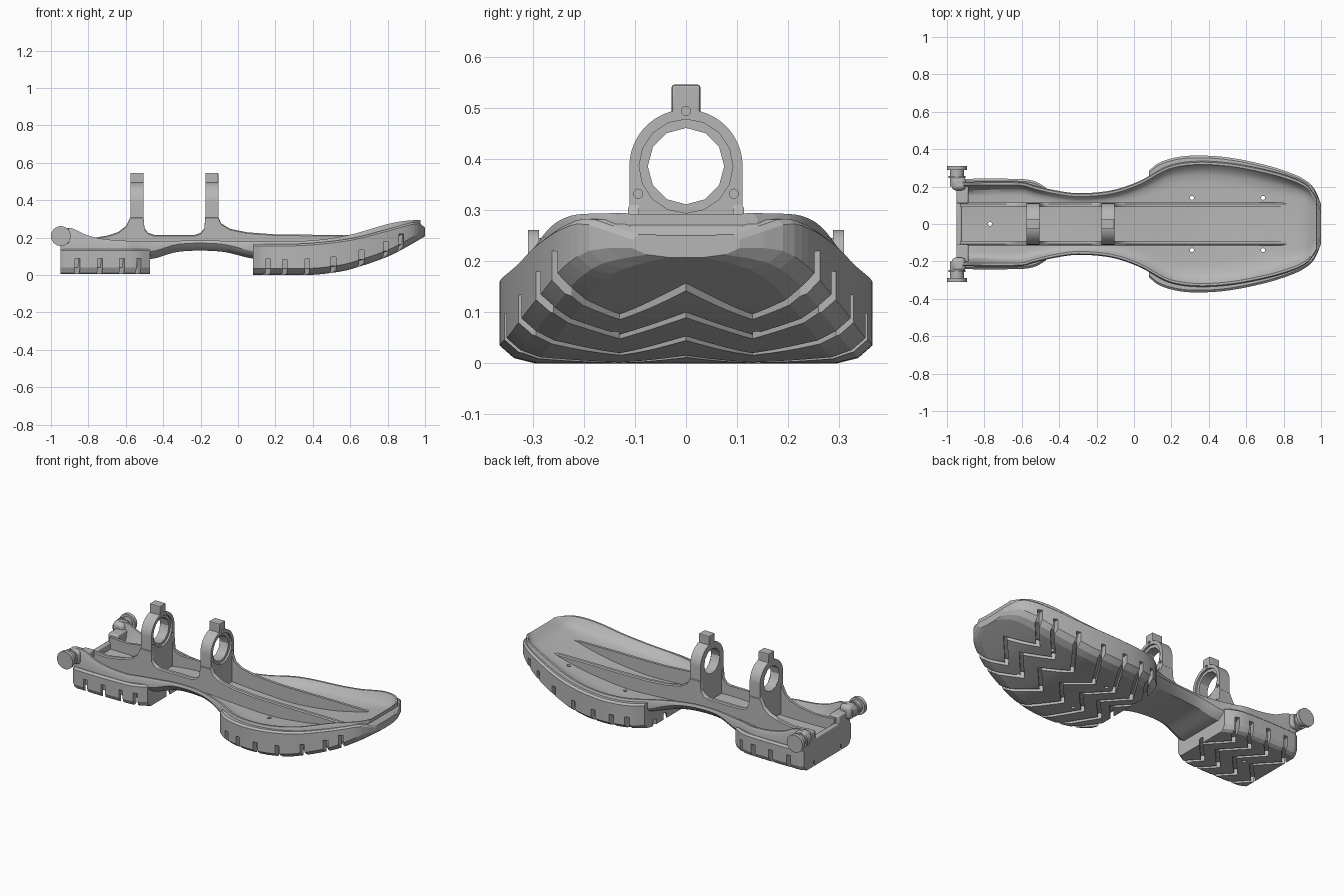
import bpy, bmesh, math

if "Cube" in bpy.data.objects:
    bpy.data.objects.remove(bpy.data.objects["Cube"])

grey = bpy.data.materials.new("plain grey")
grey.use_nodes = True
grey.diffuse_color = (0.47, 0.47, 0.47, 1)
grey.node_tree.nodes["Principled BSDF"].inputs["Base Color"].default_value = grey.diffuse_color


def smooth_curve(*pts):
    """Smooth function through a few (x, value) points."""
    n = len(pts)
    slope = []
    for i in range(n):
        a, b = pts[max(i - 1, 0)], pts[min(i + 1, n - 1)]
        slope.append((b[1] - a[1]) / (b[0] - a[0]))

    def f(x):
        x = min(max(x, pts[0][0]), pts[-1][0])
        i = max(k for k in range(n - 1) if pts[k][0] <= x)
        (x0, y0), (x1, y1) = pts[i], pts[i + 1]
        h = x1 - x0
        t = (x - x0) / h
        return (y0 * (2 * t**3 - 3 * t * t + 1) + y1 * (3 * t * t - 2 * t**3)
                + h * (slope[i] * (t**3 - 2 * t * t + t) + slope[i + 1] * (t**3 - t * t)))
    return f


def activate(ob):
    bpy.ops.object.select_all(action='DESELECT')
    ob.select_set(True)
    bpy.context.view_layer.objects.active = ob


def shade(ob, angle=30):
    activate(ob)
    bpy.ops.object.shade_smooth_by_angle(angle=math.radians(angle))


def finish(name, bm, angle=30):
    bmesh.ops.recalc_face_normals(bm, faces=bm.faces)
    me = bpy.data.meshes.new(name)
    bm.to_mesh(me)
    bm.free()
    me.materials.append(grey)
    ob = bpy.data.objects.new(name, me)
    bpy.context.collection.objects.link(ob)
    shade(ob, angle)
    return ob


def add_loft(bm, rings):
    loops = [[bm.verts.new(p) for p in ring] for ring in rings]
    for a, b in zip(loops, loops[1:]):
        for i in range(len(a)):
            j = (i + 1) % len(a)
            bm.faces.new((a[i], a[j], b[j], b[i]))
    bm.faces.new(loops[0])
    bm.faces.new(loops[-1])


def loft(name, rings, angle=30):
    bm = bmesh.new()
    add_loft(bm, rings)
    return finish(name, bm, angle)


def mirrored(x, half):
    """Closed section from a half outline that starts and ends on the middle."""
    return [(x, y, z) for y, z in half] + [(x, -y, z) for y, z in half[-2:0:-1]]


def steps(a, b, n):
    return [a + (b - a) * i / n for i in range(n + 1)]


def box(name, x, y, z, bevel=0.008):
    ob = loft(name, [[(px, y[0], z[0]), (px, y[1], z[0]), (px, y[1], z[1]), (px, y[0], z[1])] for px in x])
    mod = ob.modifiers.new("rounded", 'BEVEL')
    mod.width, mod.segments = bevel, 2
    bpy.ops.object.modifier_apply(modifier=mod.name)
    return ob


def add_rod(bm, start, axis, r, length, sides=24):
    u, v = [(1, 2), (0, 2), (0, 1)][axis]
    rings = []
    for d in (0, length):
        ring = []
        for i in range(sides):
            p = list(start)
            p[axis] += d
            p[u] += r * math.cos(math.tau * i / sides)
            p[v] += r * math.sin(math.tau * i / sides)
            ring.append(p)
        rings.append(ring)
    add_loft(bm, rings)


def cut(bm, *targets, angle=30):
    """Cut the shape held in bm out of the targets."""
    cutter = finish("cutter", bm)
    for ob in targets:
        activate(ob)
        mod = ob.modifiers.new("cut", 'BOOLEAN')
        mod.operation, mod.solver, mod.object = 'DIFFERENCE', 'EXACT', cutter
        bpy.ops.object.modifier_apply(modifier=mod.name)
        shade(ob, angle)
    bpy.data.objects.remove(cutter)


# Dished foot plate
width = smooth_curve((-0.95, .225), (-0.6, .225), (-0.53, .205), (-0.42, .18), (-0.3, .165), (-0.12, .18),
                     (0.03, .23), (0.18, .31), (0.32, .335), (0.5, .328), (0.7, .292), (0.85, .248), (0.93, .205), (0.975, .14))
rim = smooth_curve((-0.95, .25), (-0.89, .25), (-0.8, .21), (-0.68, .188), (-0.45, .18), (-0.2, .185),
                   (0.1, .178), (0.4, .185), (0.6, .215), (0.8, .272), (0.9, .29), (0.975, .294))
floor = smooth_curve((-0.95, .13), (-0.58, .13), (-0.4, .15), (-0.2, .155), (0.05, .14), (0.3, .13),
                     (0.5, .147), (0.65, .172), (0.82, .215), (0.92, .248), (0.96, .28), (0.975, .291))
under = smooth_curve((-0.95, .08), (-0.47, .085), (-0.33, .122), (-0.2, .13), (-0.07, .122), (0.1, .085),
                     (0.4, .085), (0.6, .12), (0.8, .17), (0.93, .215), (0.985, .225))
softness = smooth_curve((-0.1, 1), (0.3, 2.2), (0.7, 2.2), (0.975, 1))


def plate_section(x):
    w, r, f, u, k = width(x), rim(x), floor(x), under(x), softness(x)
    d, inner = r - f, width(x) - .022
    return mirrored(x, [(0, u), (w * .75, u), (w - .015, u + .02), (w, u + .04), (w, r - .012), (w - .006, r),
                        (w - .018, r), (inner, r - d * .1), (inner - .01 * k, r - d * .6),
                        (inner - .022 * k, f + d * .15), (inner - .04 * k, f + d * .03), (inner - .055 * k, f), (0, f)])


plate = loft("foot_plate", [plate_section(x) for x in steps(-0.94, 0.975, 90)])

# Tread blocks with zigzag grooves
toe_width = smooth_curve((0.08, .285), (0.13, .325), (0.22, .355), (0.33, .366), (0.5, .356), (0.7, .316),
                         (0.85, .268), (0.93, .225), (0.97, .18), (1.0, .105))
toe_top = smooth_curve((0.08, .165), (0.35, .168), (0.6, .195), (0.8, .245), (0.9, .272), (0.96, .282), (1.0, .252))
toe_bottom = smooth_curve((0.08, 0), (0.38, 0), (0.5, .011), (0.6, .03), (0.8, .098), (0.92, .16), (1.0, .207))
heel_width = smooth_curve((-0.95, .225), (-0.92, .24), (-0.6, .24), (-0.53, .228), (-0.47, .195))


def tread(name, x0, x1, w, top, bottom, edge, centres):
    rings = []
    for x in steps(x0, x1, 50):
        b, t, lip = bottom(x), top(x), min(.035, (top(x) - bottom(x)) * .4)
        seat = min(under(x) + .015, t - .005) if x < .95 else t - .002
        rings.append(mirrored(x, [(0, b), (w(x) - edge, b), (w(x) - edge * .4, b + lip * .3), (w(x), b + lip),
                                  (w(x), t - .01), (w(x) - .012, t), (w(x) - .045, t), (w(x) - .047, seat),
                                  (0, seat)]))
    ob = loft(name, rings, 2)
    bm = bmesh.new()
    for c in centres:
        e = w(c + .04) - .03
        rings = []
        for y in (-.42, -e, -e + .006, -.13, 0, .13, e - .006, e, .42):
            a = abs(y)
            x = c + (.06 - .12 * a / .13 if a < .13 else -.06 + .12 * min(a - .13, .13) / .13)
            high = bottom(x) + (.085 if a >= e else .035)
            rings.append([(x - .013, y, -.1), (x + .013, y, -.1), (x + .013, y, high), (x - .013, y, high)])
        add_loft(bm, rings)
    cut(bm, ob, angle=2)
    return ob


toe = tread("toe_tread", 0.08, 1.0, toe_width, toe_top, toe_bottom, .07,
            (0.1, 0.19, 0.31, 0.45, 0.6, 0.73, 0.84))
heel = tread("heel_tread", -0.95, -0.47, heel_width, lambda x: .14, lambda x: .004, .03,
             (-0.88, -0.76, -0.64, -0.53))


# Screw holes right through the foot
def screw_holes():
    bm = bmesh.new()
    for x, y in ((0.31, -.14), (0.31, .14), (0.69, -.14), (0.69, .14), (-0.77, 0)):
        add_rod(bm, (x, y, -0.1), 2, 0.011, 0.6, 12)
    return bm


cut(screw_holes(), plate)
cut(screw_holes(), toe, heel, angle=2)

# Two long rails that sweep up into the ring brackets
rail_top = [(-0.93, .2), (-0.8, .195), (-0.7, .21), (-0.64, .23), (-0.6, .26), (-0.575, .31), (-0.505, .31),
            (-0.5, .25), (-0.48, .225), (-0.45, .215), (-0.23, .215), (-0.2, .225), (-0.18, .25), (-0.175, .31),
            (-0.105, .31), (-0.09, .275), (-0.04, .246), (0.05, .228), (0.2, .217), (0.4, .215), (0.6, .215),
            (0.7, .214), (0.83, .213)]
for side, s in (("left", 1), ("right", -1)):
    rings = [[(x, s * .092, floor(x) - .015), (x, s * .114, floor(x) - .015),
              (x, s * .114, z - .006), (x, s * .108, z), (x, s * .092, z)] for x, z in rail_top]
    loft(side + "_rail", rings, 40)

# Ring brackets with a tab on top, a stepped opening and screw dimples
centre = .386
for name, x0 in (("rear_ring_bracket", -0.575), ("front_ring_bracket", -0.175)):
    x1 = x0 + .07
    arch = [(.111 * math.cos(a), centre + .111 * math.sin(a)) for a in steps(0, math.pi, 32)]
    outline = [(.111, .14)] + arch + [(-.111, .14)]
    ring = loft(name, [[(x, y, z) for y, z in outline] for x in (x0, x1)])
    tab = box(name + "_tab", (x0, x1), (-.028, .028), (.484, .546), .005)
    for start, r, sides in (((x0 - .1, 0, centre), .075, 12), ((x1 - .012, 0, centre), .092, 16)):
        bm = bmesh.new()
        add_rod(bm, start, 0, r, .3, sides)
        cut(bm, ring)
    bm = bmesh.new()
    for y, z in ((0, .494), (.094, .332), (-.094, .332)):
        add_rod(bm, (x1 - .02, y, z), 0, .009, .1, 12)
    cut(bm, ring, tab)

# Heel back wall, corner posts and round hubs
box("heel_back_wall", (-0.95, -0.92), (-.2, .2), (.08, .17))
for side, s in (("left", 1), ("right", -1)):
    box(side + "_heel_post", (-0.95, -0.885), sorted((s * .11, s * .225)), (.1, .215))
    box(side + "_heel_arm", (-0.975, -0.9), sorted((s * .18, s * .255)), (.165, .25), .02)
    bm = bmesh.new()
    add_rod(bm, (-0.947, s * .2, .208), 1, .037, s * .1, 32)
    add_rod(bm, (-0.947, s * .288, .208), 1, .053, s * .022, 32)
    add_rod(bm, (-0.947, s * .245, .208), 1, .045, s * .012, 32)
    finish(side + "_heel_hub", bm)
